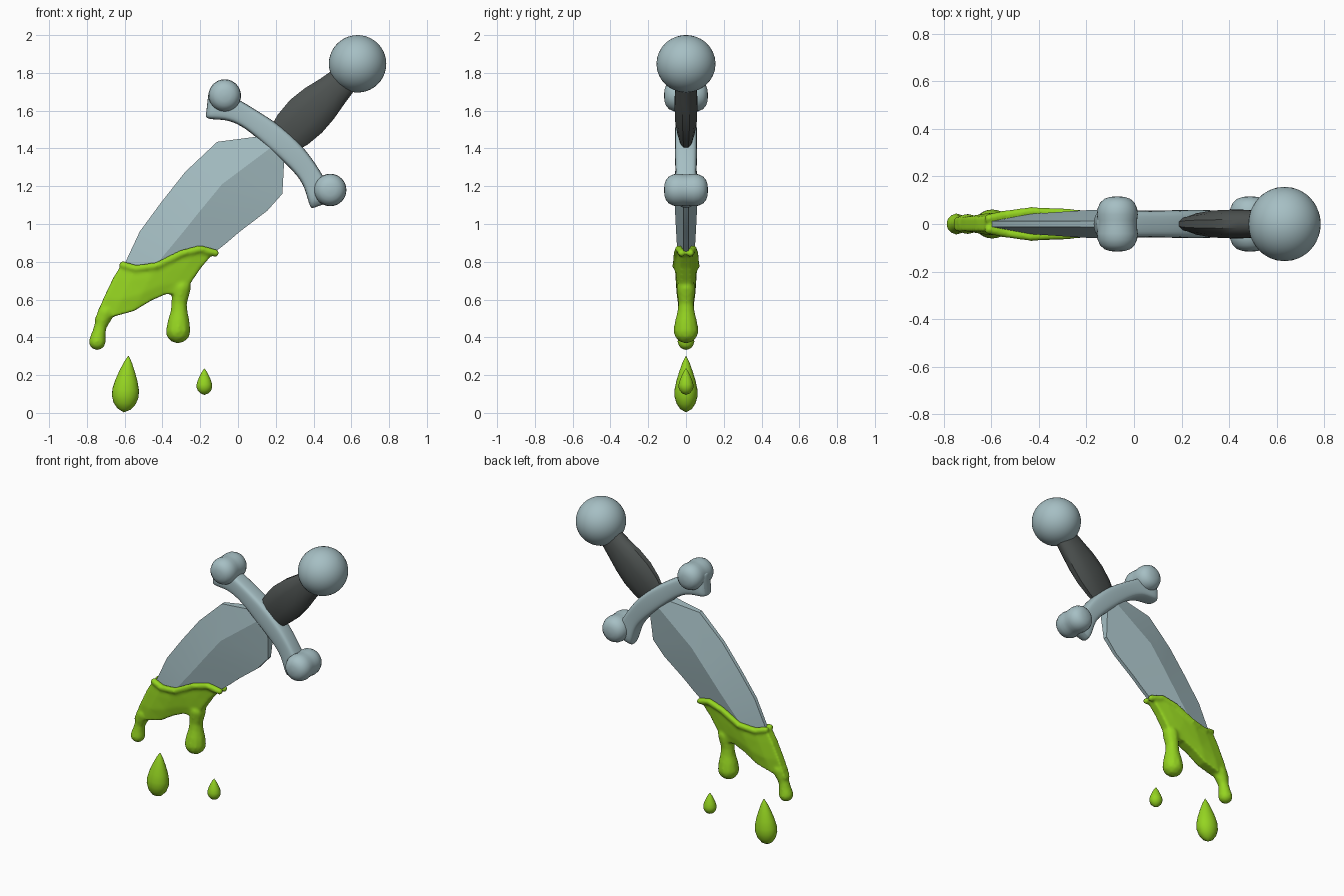
import bpy, bmesh, math
from mathutils import Vector, Matrix

if "Cube" in bpy.data.objects:
    bpy.data.objects.remove(bpy.data.objects["Cube"])


def material(name, rgb):
    m = bpy.data.materials.new(name)
    m.diffuse_color = (*rgb, 1)
    m.use_nodes = True
    m.node_tree.nodes["Principled BSDF"].inputs["Base Color"].default_value = m.diffuse_color
    return m


STEEL = material("pale steel", (0.38, 0.52, 0.55))
GRIP = material("dark grip", (0.075, 0.085, 0.082))
GOO = material("lime slime", (0.30, 0.66, 0.015))


def finish(name, bm, mat, angle=35, subsurf=0):
    bmesh.ops.recalc_face_normals(bm, faces=bm.faces[:])
    me = bpy.data.meshes.new(name)
    bm.to_mesh(me)
    bm.free()
    me.materials.append(mat)
    ob = bpy.data.objects.new(name, me)
    bpy.context.collection.objects.link(ob)
    bpy.ops.object.select_all(action='DESELECT')
    ob.select_set(True)
    bpy.context.view_layer.objects.active = ob
    bpy.ops.object.shade_smooth_by_angle(angle=math.radians(angle))
    if subsurf:
        ob.modifiers.new("round", 'SUBSURF').levels = subsurf
        ob.modifiers["round"].render_levels = subsurf
    return ob


def shell(bm, rows):
    """Closed shell mirrored front to back; rows of (x, z, half depth)."""
    sides = [[[bm.verts.new((x, s * h, z)) for x, z, h in r] for r in rows] for s in (-1, 1)]
    nr, nc = len(rows), len(rows[0])
    for g in sides:
        for i in range(nr - 1):
            for j in range(nc - 1):
                bm.faces.new((g[i][j], g[i][j + 1], g[i + 1][j + 1], g[i + 1][j]))
    rim = [(0, j) for j in range(nc)] + [(i, nc - 1) for i in range(1, nr)]
    rim += [(nr - 1, j) for j in range(nc - 2, -1, -1)] + [(i, 0) for i in range(nr - 2, 0, -1)]
    f, b = sides
    for (i, j), (k, l) in zip(rim, rim[1:] + rim[:1]):
        bm.faces.new((f[i][j], f[k][l], b[k][l], b[i][j]))


def band(path, cols):
    """Rows across a path of (x, z, half width, half depth)."""
    rows = []
    for i, (x, z, w, d) in enumerate(path):
        a, b = path[max(i - 1, 0)], path[min(i + 1, len(path) - 1)]
        t = Vector((b[0] - a[0], b[1] - a[1])).normalized()
        rows.append([(x - t.y * w * u, z + t.x * w * u, d * k) for u, k in cols])
    return rows


def lathe(name, profile, base, axis, mat, n=32, flat=1.0):
    """Turned form from (radius, height) pairs along an axis."""
    bm = bmesh.new()
    rings = [[bm.verts.new((r * math.cos(2 * math.pi * k / n), r * math.sin(2 * math.pi * k / n), h))
              for k in range(n)] for r, h in profile]
    for a, b in zip(rings, rings[1:]):
        for k in range(n):
            bm.faces.new((a[k], a[(k + 1) % n], b[(k + 1) % n], b[k]))
    bm.faces.new(rings[0])
    bm.faces.new(rings[-1])
    rot = Vector((0, 0, 1)).rotation_difference(Vector(axis).normalized()).to_matrix().to_4x4()
    bm.transform(Matrix.Translation(base) @ Matrix.Diagonal((1, flat, 1, 1)) @ rot)
    return finish(name, bm, mat, 50)


def chain(bm, pts, steps=6):
    """Run of overlapping balls through (x, y, z, radius) points."""
    for a, b in zip(pts, pts[1:]):
        for s in range(steps + 1):
            p = [u + (v - u) * s / steps for u, v in zip(a, b)]
            bmesh.ops.create_icosphere(bm, subdivisions=2, radius=p[3],
                                       matrix=Matrix.Translation(p[:3]))


# Blade: shoulder, central ridge, two thin cutting edges
bm = bmesh.new()
shell(bm, [
    [(0.12, 1.465, 0.035), (0.195, 1.42, 0.045), (0.245, 1.345, 0.035)],
    [(-0.11, 1.435, 0.014), (-0.085, 1.21, 0.063), (0.235, 1.16, 0.014)],
    [(-0.28, 1.275, 0.012), (-0.20, 1.07, 0.058), (0.155, 1.07, 0.012)],
    [(-0.41, 1.11, 0.012), (-0.28, 0.97, 0.053), (0.01, 0.96, 0.012)],
    [(-0.52, 0.96, 0.012), (-0.35, 0.885, 0.048), (-0.06, 0.90, 0.012)],
    [(-0.595, 0.80, 0.012), (-0.43, 0.79, 0.043), (-0.13, 0.845, 0.012)],
    [(-0.67, 0.62, 0.01), (-0.55, 0.64, 0.025), (-0.32, 0.70, 0.01)]])
finish("blade", bm, STEEL, 12)

# Crossguard bar
bm = bmesh.new()
shell(bm, band([
    (-0.165, 1.635, 0.075, 0.05), (-0.12, 1.63, 0.08, 0.06), (-0.03, 1.61, 0.062, 0.058),
    (0.07, 1.555, 0.055, 0.055), (0.19, 1.465, 0.068, 0.06), (0.30, 1.365, 0.066, 0.06),
    (0.385, 1.26, 0.055, 0.055), (0.425, 1.17, 0.065, 0.058), (0.45, 1.10, 0.07, 0.05)],
    [(-1, 0.75), (-0.7, 1), (0.7, 1), (1, 0.75)]))
finish("crossguard", bm, STEEL, 60, 2)

# Crossguard knobs, drum shaped with rounded ends
half = [(0.004, 0.116), (0.03, 0.114), (0.054, 0.106), (0.072, 0.09), (0.083, 0.066),
        (0.086, 0.04), (0.083, 0.015)]
drum = [(r, -h) for r, h in half] + [(r, h) for r, h in half[::-1]]
lathe("upper_knob", drum, (-0.07, 0, 1.68), (0, 1, 0), STEEL)
lathe("lower_knob", drum, (0.488, 0, 1.18), (0, 1, 0), STEEL)

# Handle grip, bulging above the guard
bm = bmesh.new()
shell(bm, band([
    (0.245, 1.455, 0.095, 0.03), (0.29, 1.50, 0.112, 0.045), (0.36, 1.57, 0.121, 0.057),
    (0.43, 1.637, 0.112, 0.06), (0.50, 1.703, 0.092, 0.058), (0.59, 1.79, 0.072, 0.05)],
    [(-1, 0.3), (-0.78, 0.72), (-0.35, 1), (0.35, 1), (0.78, 0.72), (1, 0.3)]))
finish("handle", bm, GRIP, 40)

# Pommel ball with collar
ball = [(max(0.003, 0.152 * math.sin(math.pi * i / 20)), -0.152 * math.cos(math.pi * i / 20))
        for i in range(21)]
lathe("pommel", ball, (0.633, 0, 1.848), (1, 0, 1), STEEL, 40, 1.03)
lathe("pommel_collar", [(0.06, -0.02), (0.078, -0.018), (0.085, -0.005), (0.085, 0.012), (0.09, 0.04)],
      (0.563, 0, 1.772), (1, 0, 1), STEEL)

# Slime coat: body, raised wavy lip and two hanging drips fused together
bm = bmesh.new()
lip = [(-0.61, 0.795, 0.03), (-0.54, 0.775, 0.045), (-0.43, 0.79, 0.06),
       (-0.30, 0.855, 0.054), (-0.20, 0.88, 0.045), (-0.12, 0.858, 0.03)]
shell(bm, [
    lip,
    [(-0.66, 0.715, 0.03), (-0.57, 0.70, 0.046), (-0.46, 0.72, 0.056),
     (-0.36, 0.75, 0.054), (-0.28, 0.77, 0.046), (-0.195, 0.77, 0.03)],
    [(-0.71, 0.61, 0.03), (-0.62, 0.60, 0.045), (-0.51, 0.63, 0.05),
     (-0.42, 0.67, 0.05), (-0.34, 0.69, 0.046), (-0.25, 0.69, 0.032)],
    [(-0.76, 0.49, 0.028), (-0.66, 0.51, 0.036), (-0.55, 0.54, 0.036),
     (-0.46, 0.595, 0.036), (-0.38, 0.63, 0.036), (-0.272, 0.625, 0.032)]])
for s in (-1, 1):
    chain(bm, [(x, s * (h - 0.007), z - 0.012, 0.021) for x, z, h in lip])
chain(bm, [(-0.70, 0, 0.53, 0.045), (-0.728, 0, 0.46, 0.034), (-0.738, 0, 0.415, 0.038),
           (-0.745, 0, 0.377, 0.046)])
chain(bm, [(-0.30, 0, 0.66, 0.052), (-0.312, 0, 0.58, 0.042), (-0.312, 0, 0.53, 0.047),
           (-0.315, 0, 0.47, 0.062), (-0.317, 0, 0.434, 0.067)])
slime = finish("slime_coat", bm, GOO, 60)
rm = slime.modifiers.new("fuse", 'REMESH')
rm.mode = 'VOXEL'
rm.voxel_size = 0.009
rm.use_smooth_shade = True
sm = slime.modifiers.new("soften", 'SMOOTH')
sm.factor = 0.5
sm.iterations = 5

# Falling drops
drop = [(0.01, 0), (0.5, 0.06), (0.82, 0.16), (0.98, 0.28), (0.98, 0.40), (0.82, 0.56),
        (0.58, 0.72), (0.32, 0.87), (0.12, 0.96), (0.01, 1)]
for name, base, tilt, r, h, flat in (("large_drop", (-0.604, 0, 0.003), 0.08, 0.072, 0.30, 0.86),
                                     ("small_drop", (-0.178, 0, 0.095), 0.0, 0.042, 0.14, 0.95)):
    lathe(name, [(a * r, b * h) for a, b in drop], base, (tilt, 0, 1), GOO, 24, flat)
